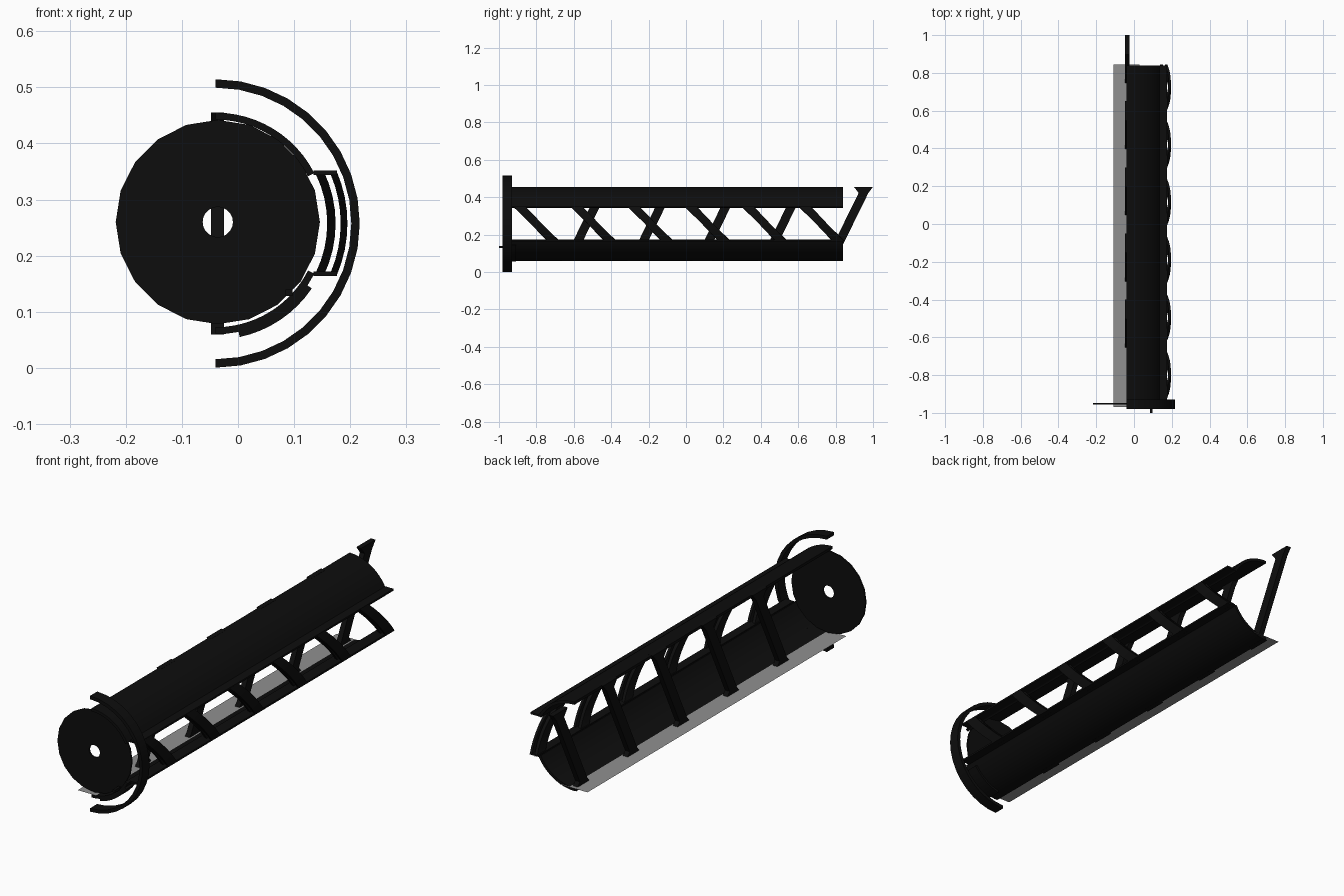
import bpy, bmesh
from math import sin, cos, radians, pi

if "Cube" in bpy.data.objects:
    bpy.data.objects.remove(bpy.data.objects["Cube"])

CX, CZ = -0.04, 0.2575      # long axis of the half tube


def material(name, v):
    m = bpy.data.materials.new(name)
    m.diffuse_color = (v, v, v, 1)
    m.use_nodes = True
    m.node_tree.nodes["Principled BSDF"].inputs["Base Color"].default_value = m.diffuse_color
    return m


BLACK = material("black", 0.004)
GREY = material("grey", 0.28)


def finish(name, bm, mat=BLACK, smooth=False):
    bmesh.ops.recalc_face_normals(bm, faces=bm.faces)
    me = bpy.data.meshes.new(name)
    bm.to_mesh(me)
    bm.free()
    me.materials.append(mat)
    ob = bpy.data.objects.new(name, me)
    bpy.context.collection.objects.link(ob)
    if smooth:
        bpy.context.view_layer.objects.active = ob
        ob.select_set(True)
        bpy.ops.object.shade_smooth_by_angle(angle=radians(35))
        ob.select_set(False)
    return ob


def arc(name, r0, r1, a0, a1, n, y0, y1, shear=0.0, smooth=True):
    """Thick arc strip about the long axis; shear slides it along y from end to start."""
    bm = bmesh.new()
    rings = []
    for i in range(n + 1):
        t = i / n
        a = radians(a0 + (a1 - a0) * t)
        s = shear * (1 - t)
        rings.append([bm.verts.new((CX + r * cos(a), y + s, CZ + r * sin(a)))
                      for r, y in ((r0, y0), (r1, y0), (r1, y1), (r0, y1))])
    for p, q in zip(rings, rings[1:]):
        for k in range(4):
            bm.faces.new((p[k], p[(k + 1) % 4], q[(k + 1) % 4], q[k]))
    bm.faces.new(rings[0])
    bm.faces.new(rings[-1])
    return finish(name, bm, smooth=smooth)


def box(name, x0, x1, y0, y1, z0, z1):
    bm = bmesh.new()
    bmesh.ops.create_cube(bm, size=1)
    for v in bm.verts:
        v.co = ((x0 + x1) / 2 + v.co.x * (x1 - x0), (y0 + y1) / 2 + v.co.y * (y1 - y0),
                (z0 + z1) / 2 + v.co.z * (z1 - z0))
    return finish(name, bm)


# Upper and lower shells with lips along the side opening
arc("upper_shell", 0.185, 0.1975, 27, 90, 12, -0.97, 0.84)
arc("lower_shell", 0.185, 0.1975, -90, -27, 12, -0.97, 0.84)
box("upper_lip", 0.135, 0.176, -0.95, 0.84, 0.344, 0.352)
box("lower_lip", 0.135, 0.176, -0.95, 0.84, 0.164, 0.172)

# Slanted curved struts across the opening, in two layers
for i in range(6):
    y = -0.92 + 0.305 * i
    arc(f"inner_strut_{i + 1}", 0.199, 0.214, -26, 26, 8, y, y + 0.06, shear=0.18)
    arc(f"outer_strut_{i + 1}", 0.223, 0.235, -23, 23, 8, y, y + 0.06, shear=0.18)

# Slanted flat braces with flared ends on the open side
half = [(-0.132, -0.1975), (-0.03, -0.1975), (-0.055, -0.165)]
half_back = [(-0.107, -0.165)]
outline = half + [(-p[0], -p[1]) for p in half_back] + [(-p[0], -p[1]) for p in half] + half_back
for i in range(5):
    yc = 0.868 - 0.35 * i
    bm = bmesh.new()
    f = bm.faces.new([bm.verts.new((-0.048, yc + y, CZ + z)) for y, z in outline])
    ext = bmesh.ops.extrude_face_region(bm, geom=[f])
    bmesh.ops.translate(bm, vec=(0.023, 0, 0),
                        verts=[v for v in ext["geom"] if isinstance(v, bmesh.types.BMVert)])
    finish(f"back_brace_{i + 1}", bm)

# Front half-ring flange, reinforcing collar and small pin
arc("front_flange", 0.242, 0.257, -90, 90, 18, -0.98, -0.93)
arc("front_collar", 0.185, 0.207, -78, -34, 8, -0.97, -0.91)
box("front_pin", 0.085, 0.097, -1.0, -0.96, 0.128, 0.14)

# Front disc with a centre hole
bm = bmesh.new()
N = 20
loops = [[bm.verts.new((-0.036 + r * cos(2 * pi * k / N), y, 0.26 + r * sin(2 * pi * k / N)))
          for k in range(N)] for r, y in ((0.027, -0.955), (0.182, -0.955),
                                          (0.182, -0.947), (0.027, -0.947))]
for j in range(4):
    p, q = loops[j], loops[(j + 1) % 4]
    for k in range(N):
        bm.faces.new((p[k], p[(k + 1) % N], q[(k + 1) % N], q[k]))
finish("front_disc", bm)

# Flat grey sheet along the bottom of the tube
bm = bmesh.new()
bm.faces.new([bm.verts.new(c) for c in ((-0.108, -0.97, 0.074), (0.028, -0.97, 0.074),
                                        (0.028, 0.845, 0.074), (-0.108, 0.845, 0.074))])
finish("bottom_sheet", bm, GREY)
